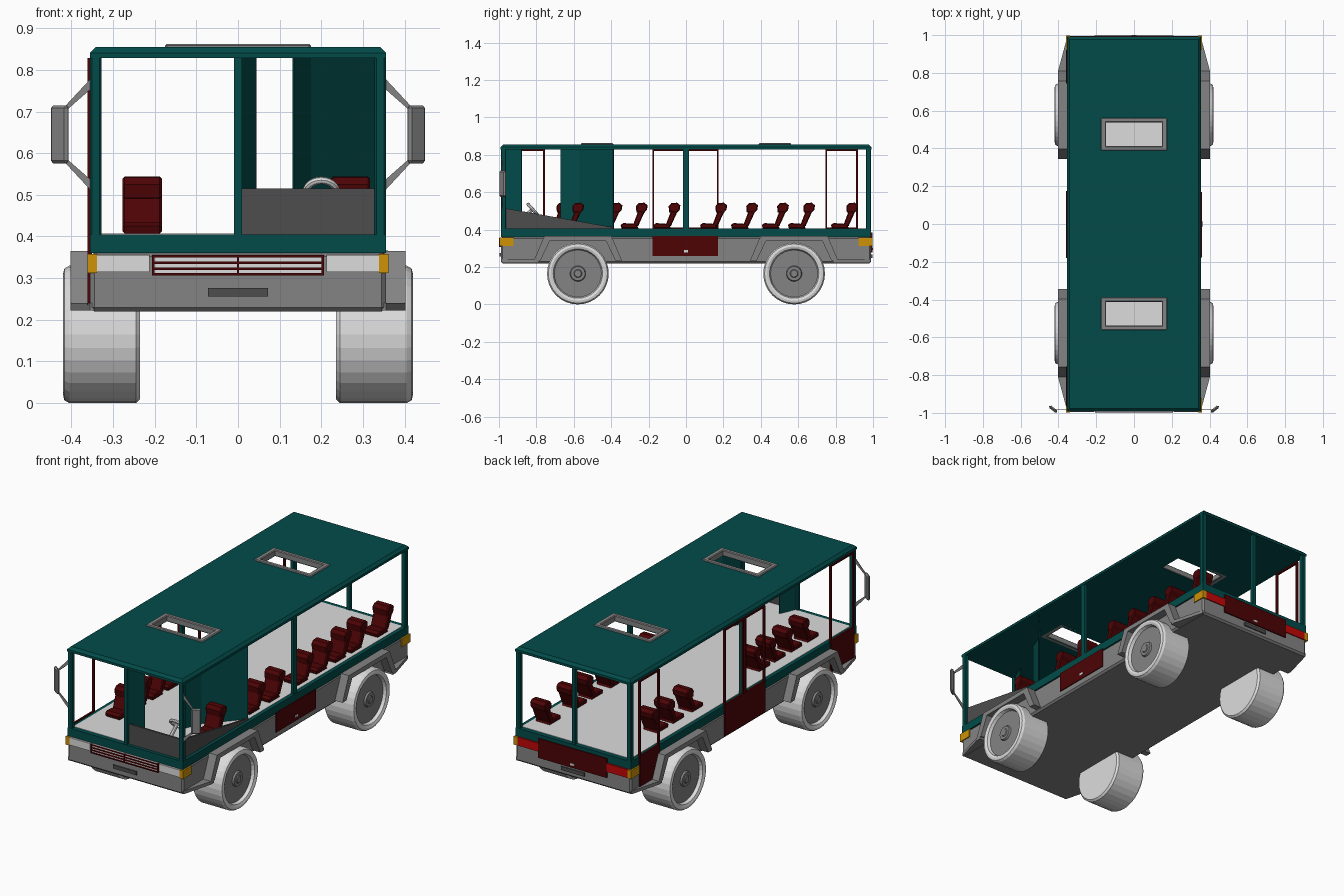
import bpy, bmesh, math
from mathutils import Vector

if "Cube" in bpy.data.objects:
    bpy.data.objects.remove(bpy.data.objects["Cube"])


def mat(name, r, g, b):
    m = bpy.data.materials.new(name)
    m.diffuse_color = (r, g, b, 1)
    m.use_nodes = True
    m.node_tree.nodes["Principled BSDF"].inputs["Base Color"].default_value = m.diffuse_color
    return m


TEAL = mat("teal", .0005, .071, .068)
GREY = mat("mid grey", .23, .23, .23)
DARK = mat("dark grey", .075, .075, .075)
LIGHT = mat("light grey", .72, .72, .72)
MAROON = mat("maroon", .075, .001, .0015)
ORANGE = mat("orange", .62, .29, .002)
RED = mat("bright red", .55, .002, .002)


def finish(name, bm, *mats):
    bmesh.ops.recalc_face_normals(bm, faces=bm.faces)
    me = bpy.data.meshes.new(name)
    bm.to_mesh(me)
    bm.free()
    for m in mats:
        me.materials.append(m)
    ob = bpy.data.objects.new(name, me)
    bpy.context.collection.objects.link(ob)
    return ob


def box(name, x, y, z, m, bevel=0, top_only=False):
    """Box from (low, high) pairs."""
    bm = bmesh.new()
    bmesh.ops.create_cube(bm, size=1)
    for v in bm.verts:
        v.co = [(a + b) / 2 + c * (b - a) for (a, b), c in zip((x, y, z), v.co)]
    if bevel:
        edges = [e for e in bm.edges if not top_only or min(v.co.z for v in e.verts) > z[1] - 1e-5]
        bmesh.ops.bevel(bm, geom=edges, offset=bevel, segments=1, affect='EDGES')
    return finish(name, bm, m)


def prism(name, polys, axis, lo, hi, m):
    """Extrude flat outlines along x (y,z points), y (x,z points) or z (x,y points)."""
    bm = bmesh.new()
    at = {'x': lambda p, h: (h, *p), 'y': lambda p, h: (p[0], h, p[1]), 'z': lambda p, h: (*p, h)}[axis]
    for pts in polys:
        a = [bm.verts.new(at(p, lo)) for p in pts]
        b = [bm.verts.new(at(p, hi)) for p in pts]
        bm.faces.new(a)
        bm.faces.new(b[::-1])
        for i in range(len(pts)):
            j = (i + 1) % len(pts)
            bm.faces.new((a[i], b[i], b[j], a[j]))
    return finish(name, bm, m)


def rod(name, p, q, r1, r2, m, n=8):
    p, q = Vector(p), Vector(q)
    bm = bmesh.new()
    bmesh.ops.create_cone(bm, cap_ends=True, segments=n, radius1=r1, radius2=r2, depth=(q - p).length)
    ob = finish(name, bm, m)
    ob.location = (p + q) / 2
    ob.rotation_euler = (q - p).to_track_quat('Z', 'Y').to_euler()
    return ob


# lower hull, sill and floor
box("lower_hull", (-.355, .355), (-.99, .99), (.22, .362), GREY, .01)
box("sill", (-.355, .355), (-.99, .99), (.36, .405), TEAL)
box("floor", (-.335, .335), (-.965, .965), (.403, .407), LIGHT)

# roof with two hatch openings
roof = box("roof", (-.355, .355), (-.992, .992), (.828, .855), TEAL, .014, True)
for y in (-.475, .475):
    cut = box("hatch_cutter", (-.15, .15), (y - .065, y + .065), (.8, .9), TEAL)
    cut.hide_render = True
    cut.display_type = 'WIRE'
    mod = roof.modifiers.new("hatch", 'BOOLEAN')
    mod.operation = 'DIFFERENCE'
    mod.object = cut
    for s in (-1, 1):
        box("hatch_frame_end", sorted((s * .148, s * .175)), (y - .087, y + .087), (.828, .862), GREY, .004)
        box("hatch_frame_side", (-.175, .175), sorted((y + s * .063, y + s * .087)), (.828, .862), GREY, .004)

# window pillars
for s in (-1, 1):
    box("end_pillar", (-.01, .01), sorted((s * .968, s * .988)), (.4, .835), TEAL)
    box("side_pillar", sorted((s * .335, s * .353)), (-.015, .015), (.4, .835), TEAL)
    for t in (-1, 1):
        box("corner_pillar", sorted((s * .328, s * .355)), sorted((t * .962, t * .99)), (.4, .835), TEAL, .004)

# driver partition and front inner panel
T = .004
plan = [(.135, -.67), (.175, -.57), (.335, -.39)]
prism("driver_partition", [plan + [(x - T, y + T) for x, y in plan[::-1]]], 'z', .405, .83, TEAL)
prism("front_inner_panel", [[(0, -.98), (.045, -.88), (.041, -.878), (-.004, -.98)]], 'z', .405, .83, TEAL)

# driver cab walls
box("dash_front", (.01, .33), (-.972, -.962), (.405, .515), DARK)
prism("dash_side", [[(-.972, .405), (-.972, .515), (-.39, .412), (-.39, .405)]], 'x', .328, .338, DARK)

# steering wheel, tilted towards the driver
bpy.ops.mesh.primitive_torus_add(major_segments=24, minor_segments=8, major_radius=.036, minor_radius=.009,
                                 location=(.2, -.82, .508), rotation=(math.radians(-48), 0, 0))
wheel = bpy.context.object
wheel.name = "steering_wheel"
wheel.data.materials.append(LIGHT)
rod("steering_column", (.2, -.822, .506), (.2, -.91, .43), .009, .012, LIGHT)
box("steering_spoke", (.165, .235), (-.826, -.816), (.502, .51), LIGHT)

# seats: cushion, back and headrest share one mesh
seat_parts = [
    [(-.11, .407), (-.115, .425), (-.10, .435), (-.03, .43), (-.02, .407)],
    [(-.05, .42), (-.02, .42), (.016, .50), (-.02, .50)],
    [(-.03, .492), (-.033, .525), (-.018, .542), (.012, .544), (.03, .53), (.026, .505), (.012, .49)]]
seat = prism("seat", seat_parts, 'x', -.047, .047, MAROON)
bev = bmesh.new()
bev.from_mesh(seat.data)
bmesh.ops.bevel(bev, geom=[e for e in bev.edges if abs(e.verts[0].co.x - e.verts[1].co.x) < .01],
                offset=.005, segments=1, affect='EDGES')
bev.to_mesh(seat.data)
bev.free()
spots = [(.27, y) for y in (-.575, -.235, -.06, .19, .355, .52, .66, .89)]
spots += [(-.23, y) for y in (-.66, -.515, -.37, -.235, .355, .52, .66)]
seat.location = (*spots[0], 0)
for x, y in spots[1:]:
    ob = bpy.data.objects.new("seat", seat.data)
    ob.location = (x, y, 0)
    bpy.context.collection.objects.link(ob)


# wheels: turned profile of (x, radius), rim grey, tyre light
def road_wheel(s, cy):
    prof = [(.235, 0), (.235, .155), (.245, .165), (.405, .165), (.417, .158), (.42, .145), (.415, .132),
            (.398, .126), (.398, .042), (.408, .038), (.408, .022), (.412, .018), (.412, 0)]
    bm = bmesh.new()
    n, rings = 32, []
    for x, r in prof:
        k = n if r else 1
        rings.append([bm.verts.new((s * x, cy + r * math.cos(2 * math.pi * i / n),
                                    .165 + r * math.sin(2 * math.pi * i / n))) for i in range(k)])
    for k, (a, b) in enumerate(zip(rings, rings[1:])):
        for i in range(n):
            vs = [a[i % len(a)], a[(i + 1) % len(a)], b[(i + 1) % len(b)], b[i % len(b)]]
            f = bm.faces.new(list(dict.fromkeys(vs)))
            f.material_index = 1 if k >= 7 else 0
    finish("road_wheel", bm, LIGHT, GREY)


arch = [(-.235, .235), (-.18, .365), (.18, .365), (.235, .235), (.20, .235), (.15, .34), (-.15, .34), (-.20, .235)]
for s in (-1, 1):
    for t in (-1, 1):
        cy = t * .578
        road_wheel(s, cy)
        prism("wheel_arch", [[(cy + y, z) for y, z in arch]], 'x', s * .35, s * .402, GREY)
        # low tapered skirt between arch and bumper
        prism("bumper_skirt", [[(s * .345, t * .785), (s * .402, t * .785), (s * .402, t * .81),
                                (s * .355, t * .985), (s * .345, t * .985)]], 'z', .222, .24, GREY)
        box("indicator", sorted((s * .338, s * .361)), sorted((t * .922, t * .997)), (.312, .358), ORANGE)

# passenger doors on the left: solid foot, thin posts, open glazing
for y0, y1, mids in ((-.965, -.755, ()), (-.18, .175, (-.01, .01)), (.745, .92, ())):
    box("door_foot", (-.361, -.35), (y0, y1), (.235, .41), MAROON)
    box("door_top_rail", (-.361, -.35), (y0, y1), (.819, .828), MAROON)
    for y in (y0 + .005, y1 - .005, *mids):
        box("door_post", (-.361, -.35), (y - .005, y + .005), (.4, .825), MAROON)

# luggage hatch on the right
box("luggage_hatch", (.345, .36), (-.178, .17), (.258, .366), MAROON)
box("luggage_handle", (.355, .364), (-.012, .012), (.278, .29), LIGHT)

# front face: lamps, grille, plate
for s in (-1, 1):
    box("headlamp", sorted((s * .212, s * .338)), (-.996, -.98), (.315, .356), LIGHT)
box("grille_base", (-.206, .206), (-.994, -.98), (.308, .356), LIGHT)
for z in (.309, .323, .337, .352):
    box("grille_bar", (-.206, .206), (-.999, -.985), (z - .003, z + .003), MAROON)
for x in (-.204, 0, .204):
    box("grille_upright", (x - .003, x + .003), (-.999, -.985), (.307, .356), MAROON)
box("front_plate", (-.072, .072), (-.996, -.985), (.256, .276), DARK)

# rear face: lamps, engine hatch, plate
for s in (-1, 1):
    box("tail_lamp", sorted((s * .205, s * .338)), (.98, .996), (.312, .358), RED)
box("engine_hatch", (-.21, .21), (.98, .997), (.278, .385), MAROON)
box("engine_handle", (-.012, .012), (.99, 1.0), (.292, .303), LIGHT)
box("rear_plate", (-.072, .072), (.985, .996), (.248, .268), DARK)

# door mirrors on thin flat arms
for s in (-1, 1):
    m = box("mirror", (-.026, .026), (-.008, .008), (-.07, .07), GREY, .007)
    m.location = (s * .428, -.98, .645)
    m.rotation_euler = (0, 0, s * math.radians(38))
    for d in (-1, 1):
        fin = [(.35, .645 + d * .138), (.415, .645 + d * .068), (.415, .645 + d * .055), (.35, .645 + d * .112)]
        prism("mirror_arm", [[(s * x, z) for x, z in fin]], 'y', -.986, -.982, GREY)
